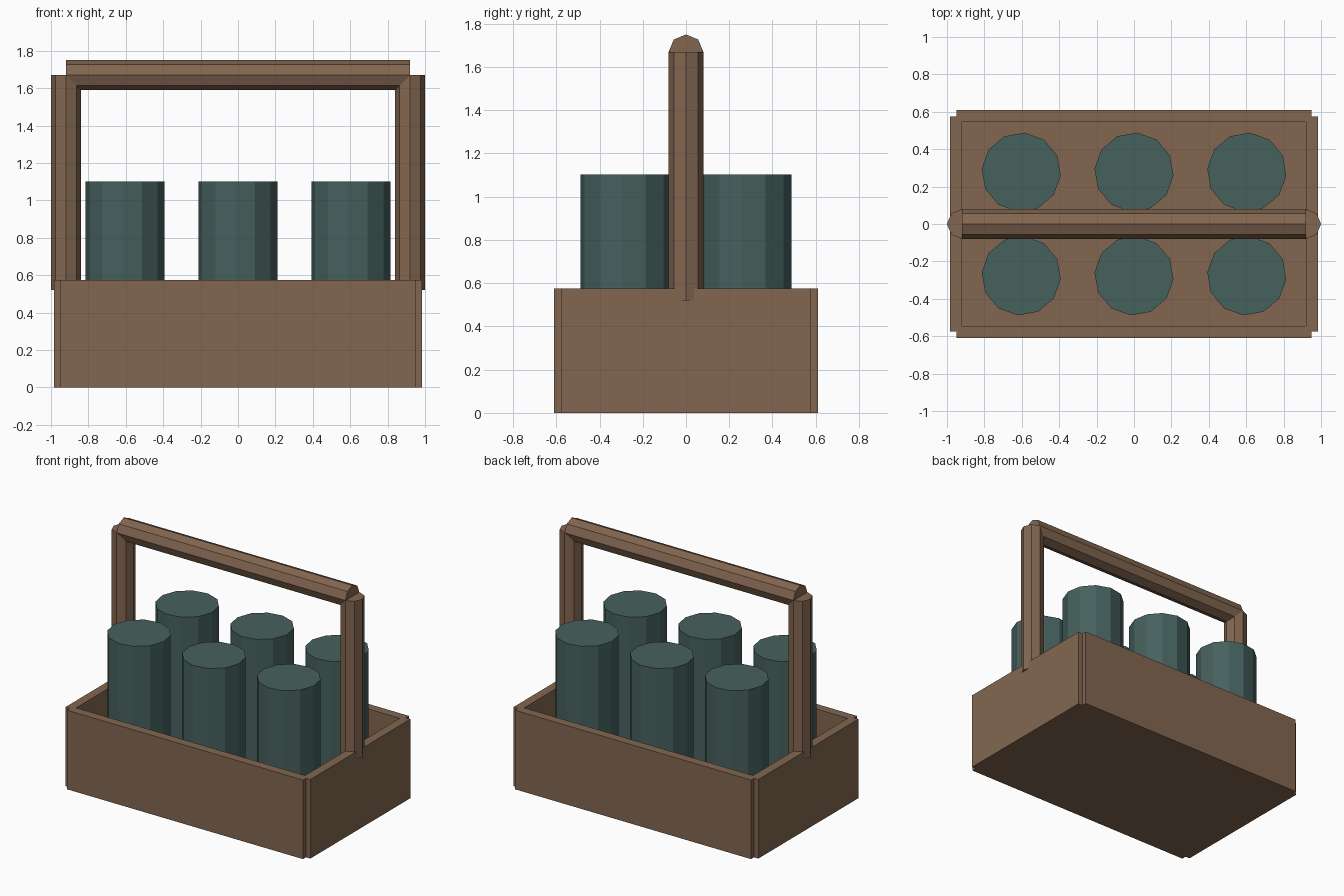
import bpy
import bmesh
from math import radians, pi
from mathutils import Matrix

cube = bpy.data.objects.get("Cube")
if cube:
    bpy.data.objects.remove(cube, do_unlink=True)


def material(name, rgb):
    m = bpy.data.materials.new(name)
    m.use_nodes = True
    m.diffuse_color = (*rgb, 1)
    m.node_tree.nodes["Principled BSDF"].inputs["Base Color"].default_value = (*rgb, 1)
    return m


WOOD = material("brown_wood", (0.225, 0.134, 0.081))
TEAL = material("dark_teal", (0.061, 0.119, 0.111))


def finish(name, bm, mat):
    bmesh.ops.recalc_face_normals(bm, faces=bm.faces)
    mesh = bpy.data.meshes.new(name)
    bm.to_mesh(mesh)
    bm.free()
    mesh.materials.append(mat)
    obj = bpy.data.objects.new(name, mesh)
    bpy.context.collection.objects.link(obj)
    return obj


def prism(name, mat, sides, radius, length, centre, turn):
    """Straight prism with flat ends, turned then moved to its centre."""
    bm = bmesh.new()
    bmesh.ops.create_cone(bm, cap_ends=True, segments=sides, radius1=radius,
                          radius2=radius, depth=length,
                          matrix=Matrix.Translation(centre) @ turn)
    return finish(name, bm, mat)


# Open crate with notched corners
HEIGHT, FLOOR = 0.575, 0.065
bm = bmesh.new()
outer, inner = [], []
for sx, sy in ((1, 1), (-1, 1), (-1, -1), (1, -1)):
    corner = [(0.985, 0.575), (0.95, 0.575), (0.95, 0.61)]
    if sx * sy < 0:
        corner.reverse()
    outer += [(sx * x, sy * y) for x, y in corner]
    inner.append((sx * 0.92, sy * 0.545))


def ring(points, z):
    return [bm.verts.new((x, y, z)) for x, y in points]


base, rim = ring(outer, 0), ring(outer, HEIGHT)
lip, floor = ring(inner, HEIGHT), ring(inner, FLOOR)
bm.faces.new(base)
bm.faces.new(floor)
for low, high in ((base, rim), (floor, lip)):
    for i in range(len(low)):
        bm.faces.new((low[i - 1], low[i], high[i], high[i - 1]))
for i in range(4):
    a = 3 * i
    bm.faces.new((rim[a], rim[a + 1], rim[a + 2], lip[i]))
    bm.faces.new((rim[a - 1], rim[a], lip[i], lip[i - 1]))
finish("crate", bm, WOOD)

# Handle: two octagonal posts and a top rail
for side, x in (("left", 0.92), ("right", -0.92)):
    prism(side + "_handle_post", WOOD, 8, 0.08, 1.15, (x, 0, 1.095), Matrix())
prism("handle_rail", WOOD, 8, 0.08, 1.84, (0, 0, 1.67), Matrix.Rotation(pi / 2, 4, 'Y'))

# Six canisters in two rows
TOP = 1.102
for row, y in (("front", -0.277), ("back", 0.277)):
    for place, x in (("right", -0.603), ("middle", 0), ("left", 0.603)):
        prism(f"{row}_{place}_canister", TEAL, 12, 0.212, TOP - FLOOR,
              (x, y, (TOP + FLOOR) / 2), Matrix.Rotation(radians(-5), 4, 'Z'))
